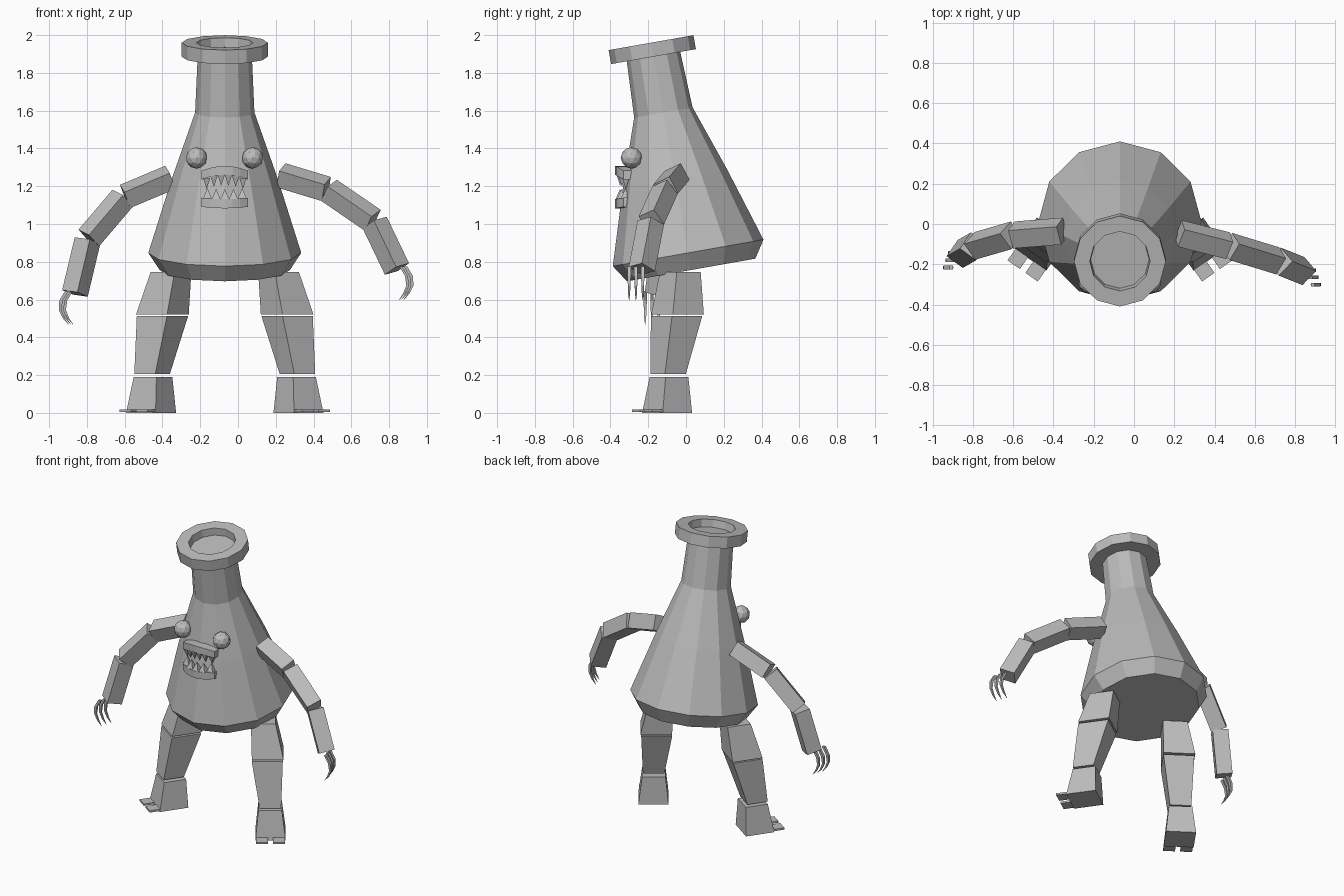
import bpy, bmesh, math
from mathutils import Vector

if "Cube" in bpy.data.objects:
    bpy.data.objects.remove(bpy.data.objects["Cube"])

grey = bpy.data.materials.new("plain_grey")
grey.diffuse_color = (0.5, 0.5, 0.5, 1)
grey.use_nodes = True
grey.node_tree.nodes["Principled BSDF"].inputs["Base Color"].default_value = grey.diffuse_color
MID = -0.07                     # x of the body's axis


def finish(name, bm):
    bmesh.ops.recalc_face_normals(bm, faces=bm.faces)
    me = bpy.data.meshes.new(name)
    bm.to_mesh(me)
    bm.free()
    me.materials.append(grey)
    ob = bpy.data.objects.new(name, me)
    bpy.context.collection.objects.link(ob)
    return ob


def loft(name, rings):
    """Skin a row of equal-sized rings and cap both ends."""
    bm = bmesh.new()
    rows = [[bm.verts.new(p) for p in ring] for ring in rings]
    n = len(rows[0])
    for a, b in zip(rows, rows[1:]):
        for i in range(n):
            j = (i + 1) % n
            bm.faces.new((a[i], a[j], b[j], b[i]))
    bm.faces.new(rows[0])
    bm.faces.new(rows[-1])
    return finish(name, bm)


def square(c, side, u, v):
    c, h = Vector(c), side / 2
    return [c + u * a * h + v * b * h for a, b in ((-1, -1), (1, -1), (1, 1), (-1, 1))]


# Flask: twelve-sided rings along an axis leaning forward
TILT = math.radians(10)
AXIS = Vector((0, -math.sin(TILT), math.cos(TILT)))
ACROSS = Vector((0, math.cos(TILT), math.sin(TILT)))
TOP = Vector((MID, -0.185, 1.96))


def flask_ring(d, r):
    out = []
    for i in range(12):
        a = math.tau * i / 12
        out.append(TOP - AXIS * d + ACROSS * r * math.cos(a) + Vector((r * math.sin(a), 0, 0)))
    return out


loft("flask_body", [flask_ring(d, r) for d, r in (
    (0.06, 0.143), (0.375, 0.157), (0.73, 0.28), (1.13, 0.405), (1.222, 0.345))])
loft("flask_rim", [flask_ring(d, r) for d, r in (
    (0.05, 0.145), (0, 0.15), (0, 0.228), (0.075, 0.228), (0.075, 0.14))])

# Eyes
for side, x in (("left", -0.22), ("right", 0.077)):
    bm = bmesh.new()
    bmesh.ops.create_icosphere(bm, subdivisions=2, radius=0.057)
    bmesh.ops.translate(bm, verts=bm.verts, vec=(x, -0.289, 1.35))
    finish("eye_" + side, bm)


# Mouth: two curved gums with pointed teeth
def gum(name, z, height, bow):
    rings = []
    for i in range(7):
        t = i / 3 - 1
        x, y, zz = MID + 0.122 * t, -0.375 + 0.045 * t * t, z + bow * t * t
        rings.append([(x, y, zz), (x, y + 0.065, zz), (x, y + 0.065, zz + height), (x, y, zz + height)])
    loft(name, rings)


def teeth(name, count, z, length, bow):
    bm = bmesh.new()
    for i in range(count):
        t = (2 * i + 1) / count - 1
        c = Vector((MID + 0.115 * t, -0.35 + 0.045 * t * t, z + bow * t * t))
        w = 0.115 / count
        base = [bm.verts.new(c + Vector((a * w, b * w, 0)))
                for a, b in ((-1, -1), (1, -1), (1, 1), (-1, 1))]
        tip = bm.verts.new(c + Vector((0, 0, length)))
        bm.faces.new(base)
        for k in range(4):
            bm.faces.new((base[k], base[(k + 1) % 4], tip))
    finish(name, bm)


gum("upper_gum", 1.26, 0.047, -0.025)
teeth("upper_teeth", 6, 1.262, -0.06, -0.025)
gum("lower_gum", 1.083, 0.048, 0.008)
teeth("lower_teeth", 5, 1.13, 0.055, 0.008)


# Arms: rolled square bars joined end to end
def bar(name, a, b, side=0.1, roll=math.radians(25)):
    a, b = Vector(a), Vector(b)
    d = (b - a).normalized()
    front = Vector((d.y, -d.x, 0)).normalized()
    if front.y > 0:
        front.negate()
    up = front.cross(d).normalized()
    if up.z < 0:
        up.negate()
    u = front * math.cos(roll) - up * math.sin(roll)
    v = up * math.cos(roll) + front * math.sin(roll)
    loft(name, [square(a, side, u, v), square(b, side, u, v)])


ARMS = {
    "right": [(0.22, -0.045, 1.26), (0.475, -0.11, 1.183), (0.72, -0.185, 1.015), (0.845, -0.235, 0.755)],
    "left": [(-0.35, -0.035, 1.25), (-0.605, -0.055, 1.143), (-0.795, -0.11, 0.92), (-0.865, -0.15, 0.625)],
}
for side, pts in ARMS.items():
    for part, a, b in zip(("upper_arm", "middle_arm", "forearm"), pts, pts[1:]):
        gap = (Vector(b) - Vector(a)).normalized() * 0.008
        bar(f"{part}_{side}", Vector(a) + gap, Vector(b) - gap)

    # Three thin hooked claws per hand
    s = 1 if side == "right" else -1
    wrist = Vector(pts[-1])
    for k in (-1, 0, 1):
        rings = []
        for dx, dz, r in ((0.03, 0.02, 0.009), (0.06, -0.03, 0.009),
                          (0.065, -0.08, 0.007), (0.045, -0.125, 0.005), (0.02, -0.157, 0.001)):
            c = wrist + Vector((s * (dx - 0.012 * k), -0.03 + 0.036 * k, dz))
            rings.append(square(c, 2 * r, Vector((1, 0, 0)), Vector((0, 1, 0))))
        loft(f"claw_{side}_{k + 2}", rings)

# Legs: tapered square blocks turned outwards, mirrored about the body axis
YAW = math.radians(35)
for side, s in (("right", 1), ("left", -1)):
    fwd = Vector((s * math.sin(YAW), -math.cos(YAW), 0))
    lat = Vector((math.cos(YAW), s * math.sin(YAW), 0))

    def at(x, y, z):
        return Vector((MID + s * (x - MID), y, z))

    for part, low, low_w, high, high_w in (
            ("thigh", (0.26, -0.045, 0.522), 0.2, (0.215, -0.03, 0.745), 0.155),
            ("shin", (0.315, -0.095, 0.205), 0.135, (0.26, -0.05, 0.512), 0.195),
            ("foot", (0.32, -0.10, 0.0), 0.19, (0.31, -0.09, 0.19), 0.147)):
        loft(f"{part}_{side}", [square(at(*low), low_w, lat, fwd), square(at(*high), high_w, lat, fwd)])

    # Two flat toes
    for k in (-1, 1):
        c = at(0.32, -0.10, 0) + lat * 0.054 * k + fwd * 0.125
        loft(f"toe_{side}_{k + 2}", [square(c + Vector((0, 0, z)), 0.075, lat, fwd) for z in (0.005, 0.018)])
    # Toe roots reach back into the foot
